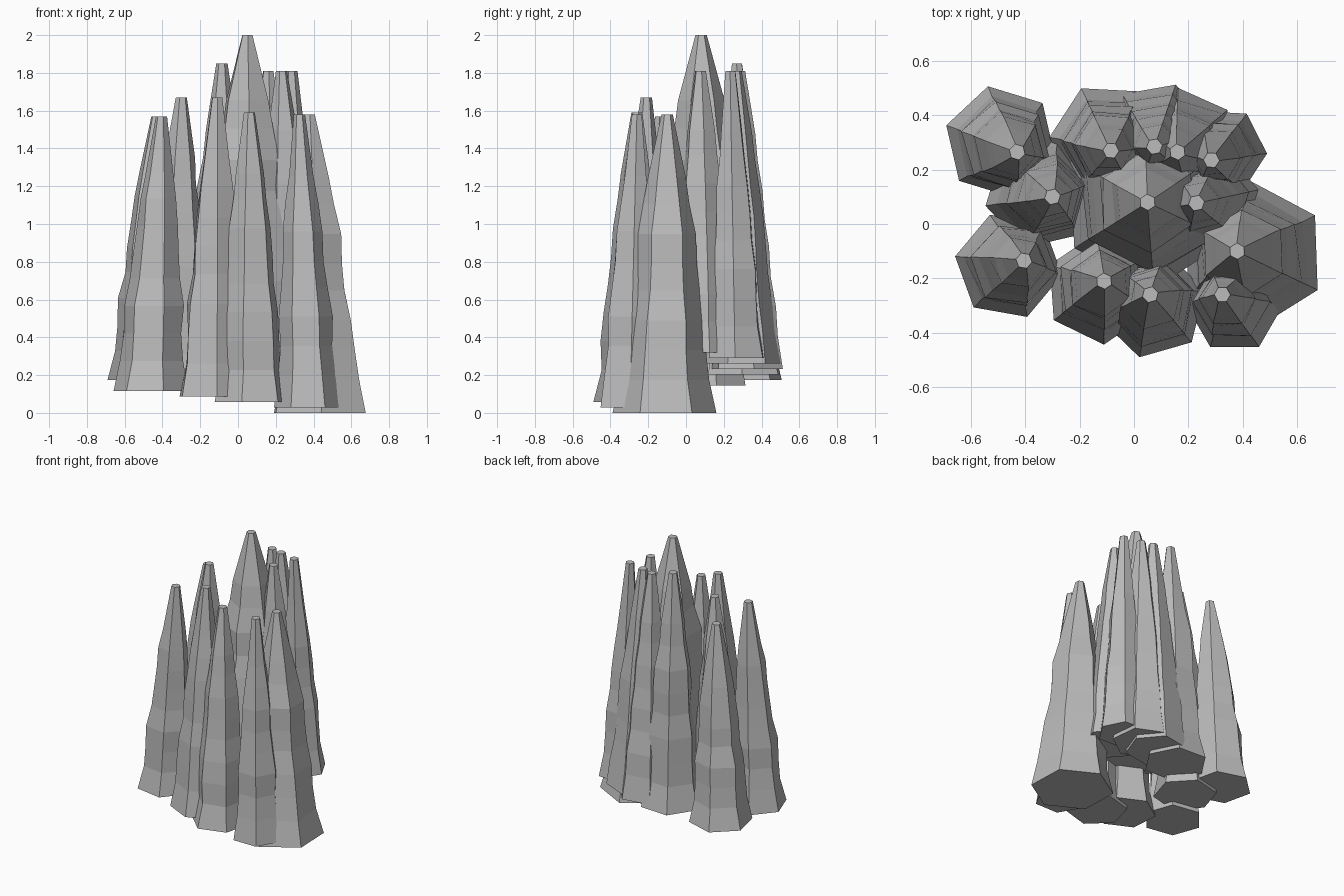
import bpy, bmesh, math, random

random.seed(7)

cube = bpy.data.objects.get("Cube")
if cube:
    bpy.data.objects.remove(cube)

stone = bpy.data.materials.new("grey stone")
stone.use_nodes = True
GREY = (0.5, 0.5, 0.5, 1)
stone.diffuse_color = GREY
stone.node_tree.nodes["Principled BSDF"].inputs["Base Color"].default_value = GREY

# Shared outline: height fraction, radius fraction
PROFILE = [(0, 1), (.11, .86), (.21, .81), (.31, .76), (.41, .67), (.5, .62),
           (.6, .57), (.7, .47), (.79, .38), (1, 0)]
TIP = 0.03
LEAN = 1.14   # the foot stands further out than the tip
STEP = 0.029  # each spire starts a little higher than the one before

# Tip x, tip y, top height, foot radius, turn in degrees; in spiral order
SPIRES = [
    (.38, -.10, 1.58, .275, 32),
    (.325, -.26, 1.58, .18, 0),
    (.06, -.26, 1.59, .20, 16),
    (-.11, -.21, 1.67, .205, 34),
    (-.405, -.135, 1.57, .20, 50),
    (-.30, .10, 1.67, .21, 13),
    (-.43, .265, 1.57, .21, 43),
    (-.085, .27, 1.85, .215, 57),
    (.075, .285, 1.81, .20, 10),
    (.16, .265, 1.81, .20, 36),
    (.285, .235, 1.81, .165, -3),
    (.23, .077, 1.81, .20, 11),
    (.05, .08, 2.0, .33, 33),
]


def spire(number, x, y, top, radius, turn):
    """Six-sided tapering column with slightly uneven rings."""
    foot = STEP * number
    bm = bmesh.new()
    rings = []
    for t, size in PROFILE:
        inner = 0 < t < 1
        wobble = 1 + random.uniform(-.05, .05) * inner
        lean = LEAN + (1 - LEAN) * t
        ring = []
        for side in range(6):
            a = math.radians(turn + 60 * side)
            uneven = 1 + random.uniform(-.04, .04) * inner
            r = max(TIP, radius * size * wobble * uneven)
            ring.append(bm.verts.new((x * lean + r * math.cos(a),
                                      y * lean + r * math.sin(a),
                                      foot + (top - foot) * t)))
        rings.append(ring)
    for low, high in zip(rings, rings[1:]):
        for i in range(6):
            j = (i + 1) % 6
            bm.faces.new((low[i], low[j], high[j], high[i]))
    # Flat foot and tip
    bm.faces.new(rings[0][::-1])
    bm.faces.new(rings[-1])
    name = f"rock_spire_{number + 1}"
    mesh = bpy.data.meshes.new(name)
    bm.to_mesh(mesh)
    bm.free()
    mesh.materials.append(stone)
    bpy.context.collection.objects.link(bpy.data.objects.new(name, mesh))


for number, values in enumerate(SPIRES):
    spire(number, *values)
